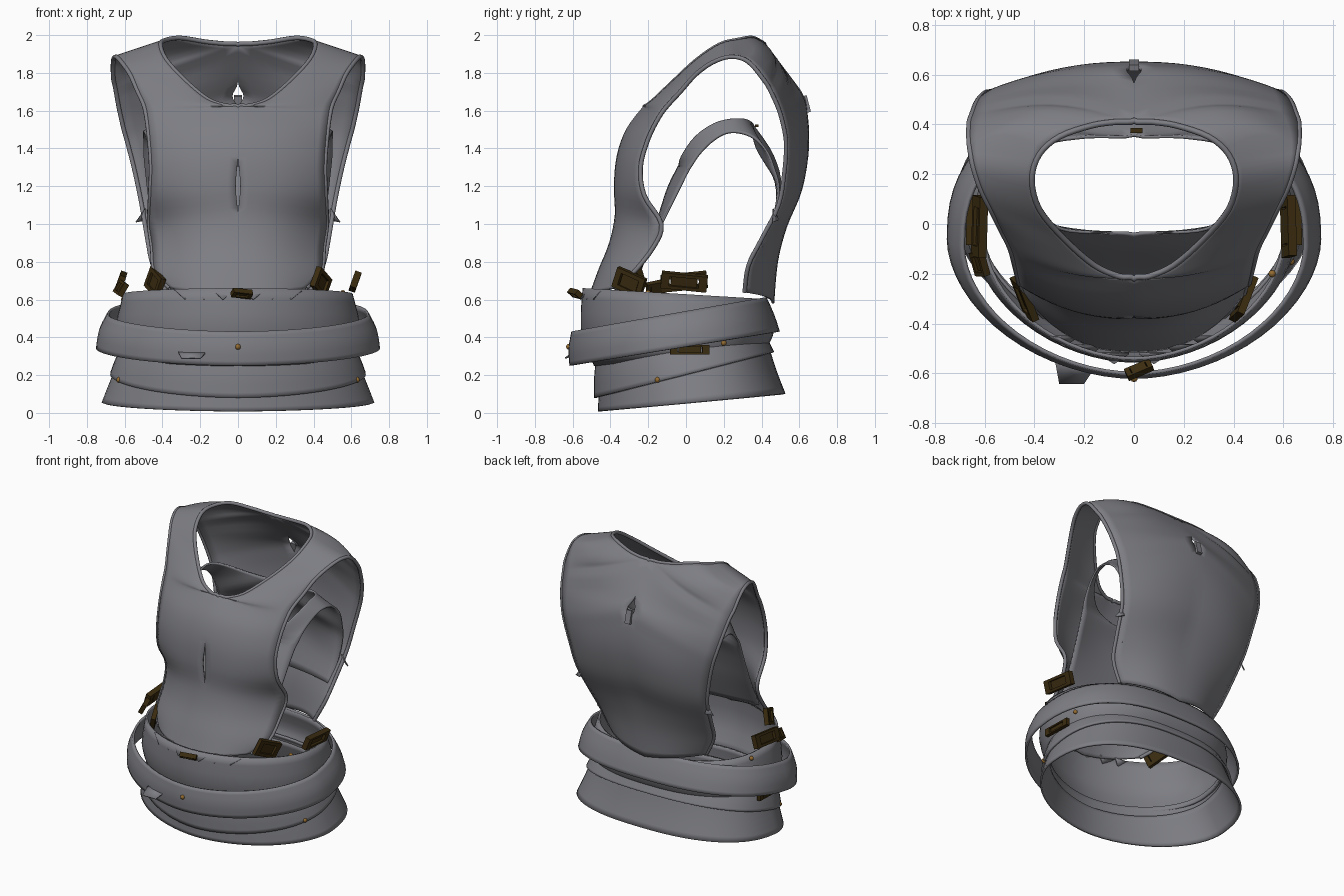
import bpy, bmesh, math
from mathutils import Vector, Matrix

if "Cube" in bpy.data.objects:
    bpy.data.objects.remove(bpy.data.objects["Cube"])


def material(name, rgb):
    m = bpy.data.materials.new(name)
    m.use_nodes = True
    col = (*rgb, 1)
    m.diffuse_color = col
    m.node_tree.nodes["Principled BSDF"].inputs["Base Color"].default_value = col
    return m


grey = material("slate grey", (0.205, 0.207, 0.228))
brown = material("dark brown", (0.043, 0.025, 0.005))
amber = material("amber brass", (0.3, 0.15, 0.03))


def make(name, bm, mat, thick=0.0, mirror=False):
    me = bpy.data.meshes.new(name)
    bmesh.ops.recalc_face_normals(bm, faces=bm.faces)
    bm.to_mesh(me)
    bm.free()
    me.materials.append(mat)
    ob = bpy.data.objects.new(name, me)
    bpy.context.collection.objects.link(ob)
    if mirror:
        ob.modifiers.new("mirror", 'MIRROR')
    if thick:
        s = ob.modifiers.new("thickness", 'SOLIDIFY')
        s.thickness, s.offset = thick, 0
    bpy.ops.object.select_all(action='DESELECT')
    ob.select_set(True)
    bpy.context.view_layer.objects.active = ob
    bpy.ops.object.shade_smooth_by_angle(angle=math.radians(40))


def grid(rows, closed=False):
    bm = bmesh.new()
    vs = [[bm.verts.new(p) for p in r] for r in rows]
    n = len(rows[0])
    for a, b in zip(vs, vs[1:]):
        for j in range(n if closed else n - 1):
            k = (j + 1) % n
            bm.faces.new((a[j], a[k], b[k], b[j]))
    return bm


def spline(pts, steps=4):
    """Smooth path through the points, kept inside each segment's box so it never overshoots."""
    out = []
    for i in range(len(pts) - 1):
        p0, p1, p2, p3 = (pts[min(max(k, 0), len(pts) - 1)] for k in range(i - 1, i + 3))
        for s in range(steps):
            t = s / steps
            q = 0.5 * (2 * p1 + (p2 - p0) * t + (2 * p0 - 5 * p1 + 4 * p2 - p3) * t * t
                       + (3 * p1 - p0 - 3 * p2 + p3) * t ** 3)
            out.append(Vector([min(max(c, min(u, v)), max(u, v)) for c, u, v in zip(q, p1, p2)]))
    return out + [pts[-1]]


def shell(name, stations, thick):
    """Half vest lofted between a centre/neck line and an armhole line, then mirrored."""
    inner = spline([Vector(s[:3]) for s in stations])
    outer = spline([Vector(s[3:]) for s in stations])
    rows = []
    for a, b in zip(inner, outer):
        p = 2.4 - 1.2 * min(a.x / 0.3, 1)
        # shoulder blades swell outwards just below the back of the neck
        puff = .06 * math.exp(-((a.z - 1.93) / .12) ** 2) if a.y > .3 else 0
        row = []
        for j in range(11):
            t = j / 10
            q = a.lerp(b, t)
            q.y = a.y + (b.y - a.y) * t ** p + puff * math.sin(math.pi * t)
            row.append(q)
        rows.append(row)
    make(name, grid(rows), grey, thick, True)
    return inner, outer


def tube(name, pts, r, closed=False):
    cu = bpy.data.curves.new(name, 'CURVE')
    cu.dimensions = '3D'
    cu.bevel_depth, cu.bevel_resolution = r, 2
    sp = cu.splines.new('POLY')
    sp.points.add(len(pts) - 1)
    for p, v in zip(sp.points, pts):
        p.co = (*v, 1)
    sp.use_cyclic_u = closed
    cu.materials.append(grey)
    bpy.context.collection.objects.link(bpy.data.objects.new(name, cu))


# Vest: centre or neck point, then armhole point, from front hem over shoulder to back hem
front = [
    (0, -.51, .61, .36, -.37, .66), (0, -.46, .75, .44, -.28, .74),
    (0, -.40, .9, .455, -.17, .88), (0, -.37, 1.05, .47, -.13, 1.0),
    (.012, -.375, 1.2, .465, -.22, 1.15), (0, -.36, 1.36, .46, -.24, 1.3),
    (0, -.31, 1.5, .47, -.2, 1.45), (0, -.22, 1.62, .485, -.14, 1.57)]
shoulder = [
    (.06, -.21, 1.625, .5, -.09, 1.635), (.16, -.165, 1.66, .53, -.03, 1.7),
    (.28, -.06, 1.76, .57, .05, 1.79), (.38, .06, 1.87, .615, .14, 1.855),
    (.41, .18, 1.95, .645, .23, 1.885), (.38, .28, 1.975, .658, .3, 1.875),
    (.3, .35, 1.985, .662, .345, 1.845), (.17, .395, 1.965, .662, .38, 1.805),
    (.07, .41, 1.955, .66, .41, 1.765), (0, .415, 1.95, .65, .44, 1.72)]
back = [
    (0, .56, 1.76, .63, .49, 1.61), (.03, .615, 1.68, .605, .52, 1.5),
    (0, .635, 1.6, .58, .53, 1.41), (0, .645, 1.42, .545, .52, 1.27),
    (0, .61, 1.2, .51, .49, 1.1), (0, .53, 1.0, .48, .40, .92),
    (0, .48, .8, .45, .33, .78), (0, .46, .58, .38, .31, .64)]
neck, arm = shell("vest_shell", front + shoulder + back, .014)

# Piping on neck and armholes
first = 4 * (len(front) - 1)
loop = neck[first:first + 4 * len(shoulder) + 1]
tube("neck_piping", loop + [Vector((-p.x, p.y, p.z)) for p in reversed(loop[1:-1])], .012, True)
for side, label in ((1, "left"), (-1, "right")):
    tube(label + "_armhole_piping", [Vector((side * p.x, p.y, p.z)) for p in arm], .012)

# Inner lining: a lower, narrow-strapped vest inside the shell
lining = [
    (0, -.24, .76, .40, -.25, .78), (0, -.17, .95, .41, -.15, .96),
    (0, -.13, 1.08, .42, -.08, 1.1), (0, -.09, 1.2, .43, -.03, 1.2),
    (0, -.04, 1.3, .44, .01, 1.28), (.14, -.035, 1.31, .45, .035, 1.32),
    (.29, -.02, 1.36, .46, .07, 1.37), (.38, .05, 1.46, .475, .13, 1.43),
    (.42, .15, 1.53, .49, .2, 1.475), (.42, .25, 1.555, .5, .27, 1.485),
    (.36, .32, 1.55, .5, .36, 1.455), (.18, .35, 1.53, .5, .43, 1.38),
    (0, .355, 1.52, .49, .47, 1.28), (0, .46, 1.36, .48, .49, 1.18),
    (0, .5, 1.18, .46, .46, 1.02), (0, .45, .9, .44, .40, .88)]
shell("inner_lining", lining, .012)


# Waist bands: each row is front height, back height, half width, front y, back y
def band(name, rows, n=64, thick=.014):
    dense = spline([Vector(r) for r in rows], 3)
    out = []
    for zf, zb, w, yf, yb in dense:
        ring = []
        mid, half = (yf + yb) / 2, (yb - yf) / 2
        for i in range(n):
            a = 2 * math.pi * i / n
            c, s = math.cos(a), math.sin(a)
            e = 0.82 if s > 0 else 1.08
            x = w * math.copysign(abs(c) ** e, c)
            y = math.copysign(abs(s) ** e, s)
            ring.append((x, mid + half * y, zf + (zb - zf) * (y + 1) / 2))
        out.append(ring)
    make(name, grid(out, True), grey, thick)


band("upper_waist", [(.66, .6, .60, -.54, .42), (.45, .45, .64, -.55, .46), (.25, .36, .61, -.48, .43)])
band("loose_belt", [(.43, .61, .685, -.60, .42), (.34, .52, .73, -.615, .46), (.25, .43, .745, -.61, .49)])
band("middle_band", [(.28, .40, .61, -.47, .42), (.18, .36, .645, -.48, .44), (.08, .32, .67, -.48, .46)])
band("lower_skirt", [(.2, .36, .62, -.45, .43), (.1, .23, .67, -.455, .47), (.008, .10, .715, -.46, .52)])


# Buckles: tilted frames around a solid plate
def buckle(name, loc, size, rot):
    bm = bmesh.new()
    w, h, d = size
    bars = [((0, 0, s * h / 2), (w, d, h * .25)) for s in (1, -1)]
    bars += [((s * w / 2, 0, 0), (w * .22, d, h * 1.25)) for s in (1, -1)]
    bars += [((0, d * .2, 0), (w * .7, d * .6, h * 1.1))]
    for c, s in bars:
        bmesh.ops.create_cube(bm, size=1, matrix=Matrix.Translation(c) @ Matrix.Diagonal((*s, 1)))
    r = Matrix.Rotation(rot[2], 4, 'Z') @ Matrix.Rotation(rot[1], 4, 'Y') @ Matrix.Rotation(rot[0], 4, 'X')
    bmesh.ops.transform(bm, matrix=Matrix.Translation(loc) @ r, verts=bm.verts)
    make(name, bm, brown)


for s, label in ((1, "left"), (-1, "right")):
    buckle(label + "_side_buckle", (s * .62, -.01, .695), (.2, .07, .035), (s * .35, .1, s * 1.6))
    buckle(label + "_front_buckle", (s * .44, -.30, .69), (.14, .09, .03), (s * .2, .4, s * 1.2))
    buckle(label + "_belt_clasp", (s * .66, .02, .335), (.17, .04, .025), (0, 0, s * 1.6))
buckle("right_side_clasp", (-.62, -.16, .66), (.08, .06, .03), (-.5, .2, -1.3))
buckle("centre_buckle", (.02, -.585, .632), (.09, .035, .03), (.9, .1, .4))
buckle("neck_clasp", (.01, .375, 1.52), (.04, .012, .02), (0, 0, 0))

# Rivets
rivets = [(0, -.62, .35), (.63, -.15, .175), (-.63, -.15, .175),
          (.555, -.2, .635), (-.605, .13, .6), (.66, .2, .37)]
for i, p in enumerate(rivets):
    bm = bmesh.new()
    bmesh.ops.create_uvsphere(bm, u_segments=10, v_segments=6, radius=.015, matrix=Matrix.Translation(p))
    make("rivet_%d" % (i + 1), bm, amber)


# Torn tabs along the edges
def tab(name, *pts):
    bm = bmesh.new()
    bm.faces.new([bm.verts.new(p) for p in pts])
    make(name, bm, grey, .008)


tab("belt_tab", (-.32, -.53, .33), (-.16, -.58, .33), (-.2, -.64, .29), (-.3, -.64, .29))
for s, label in ((1, "left"), (-1, "right")):
    tab(label + "_arm_tab", (s * .49, .46, 1.08), (s * .54, .46, 1.01), (s * .49, .49, 1.02))
    for i in range(3):
        x = s * (.08 + .1 * i)
        y = -.52 + .035 * i
        tab("%s_hem_tab_%d" % (label, i + 1), (x - .06, y, .655), (x + .06, y, .645), (x, y - .04, .6))

# Back loop
bm = bmesh.new()
bmesh.ops.create_cube(bm, size=1, matrix=Matrix.Translation((0, .638, 1.635)) @ Matrix.Rotation(.25, 4, 'X')
                      @ Matrix.Diagonal((.04, .025, .09, 1)))
make("back_loop", bm, grey)
